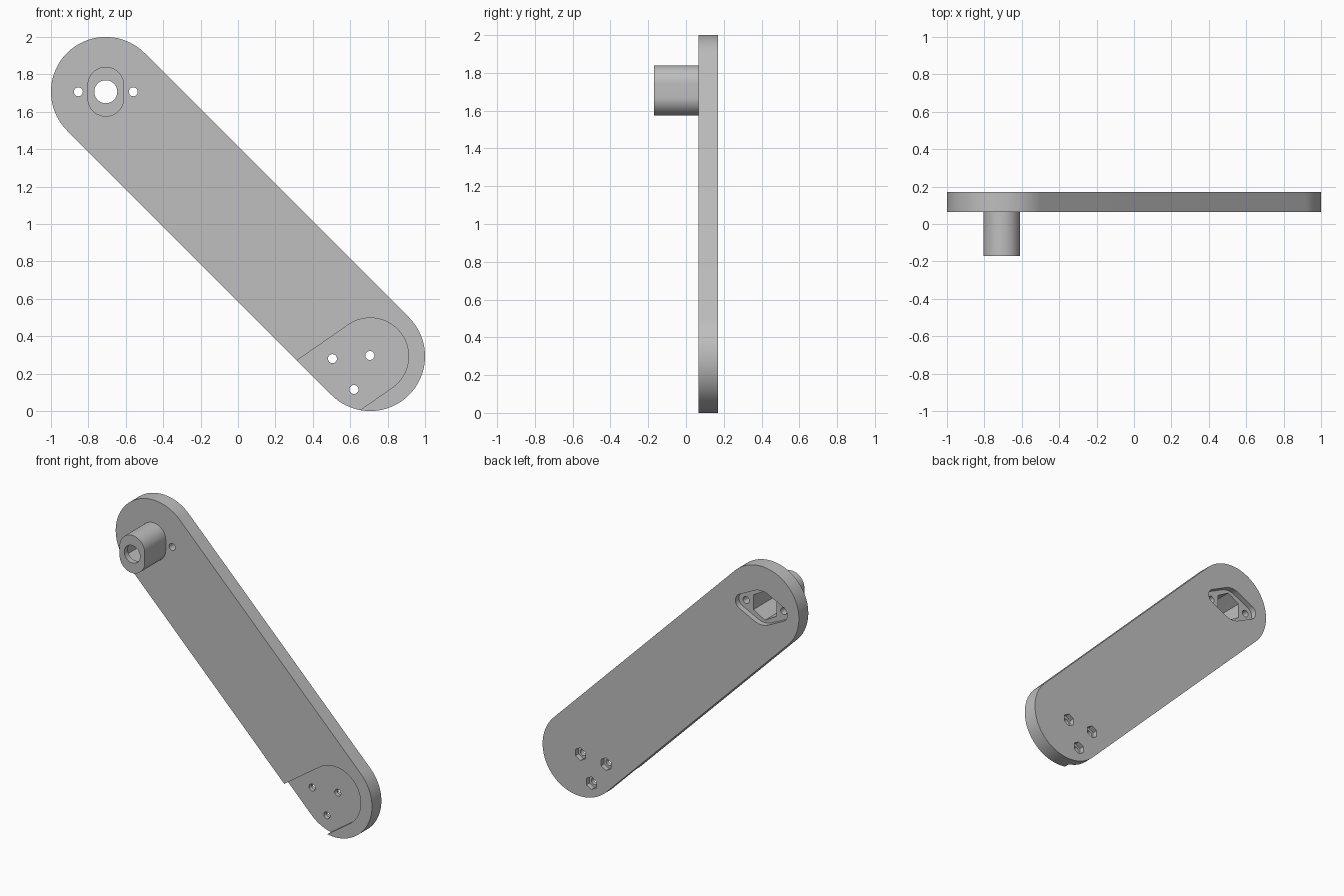
import bpy, bmesh, math
from mathutils import Vector
from mathutils.geometry import convex_hull_2d

if "Cube" in bpy.data.objects:
    bpy.data.objects.remove(bpy.data.objects["Cube"])

grey = bpy.data.materials.new("plain grey")
grey.use_nodes = True
grey.diffuse_color = (0.52, 0.52, 0.52, 1)
grey.node_tree.nodes["Principled BSDF"].inputs["Base Color"].default_value = grey.diffuse_color

BACK, FRONT, TIP = 0.17, 0.065, -0.17   # depths of plate and boss
TOP, LOW = Vector((-0.707, 1.707)), Vector((0.707, 0.293))


def ring(centre, radius, sides=64):
    """Points of a circle or polygon in the xz plane, one corner pointing up."""
    return [Vector((centre[0] + radius * math.sin(math.tau * i / sides),
                    centre[1] + radius * math.cos(math.tau * i / sides)))
            for i in range(sides)]


def hull(*rings):
    """Outline wrapped tightly around several rings."""
    pts = [p for r in rings for p in r]
    return [pts[i] for i in convex_hull_2d(pts)]


def prism(name, outline, y0, y1):
    """Extrude an xz outline from y0 to y1."""
    bm = bmesh.new()
    face = bm.faces.new([bm.verts.new((p[0], y0, p[1])) for p in outline])
    out = bmesh.ops.extrude_face_region(bm, geom=[face])["geom"]
    bmesh.ops.translate(bm, vec=(0, y1 - y0, 0),
                        verts=[v for v in out if isinstance(v, bmesh.types.BMVert)])
    bmesh.ops.recalc_face_normals(bm, faces=bm.faces)
    mesh = bpy.data.meshes.new(name)
    bm.to_mesh(mesh)
    bm.free()
    mesh.materials.append(grey)
    obj = bpy.data.objects.new(name, mesh)
    bpy.context.collection.objects.link(obj)
    return obj


def combine(body, tool, operation="DIFFERENCE"):
    """Apply a boolean and discard the tool."""
    tool.hide_render = True
    mod = body.modifiers.new("boolean", "BOOLEAN")
    mod.operation, mod.solver, mod.object = operation, "EXACT", tool
    bpy.context.view_layer.objects.active = body
    bpy.ops.object.modifier_apply(modifier=mod.name)
    bpy.data.objects.remove(tool)


# Long flat arm with round ends
arm = prism("lever_arm", hull(ring(TOP, 0.293, 96), ring(LOW, 0.293, 96)), FRONT, BACK)

# Oblong boss on the front of the upper end
rise = Vector((0, 0.035))
boss = prism("boss", hull(ring(TOP + rise, 0.098), ring(TOP - rise, 0.098)), TIP, 0.1)
combine(arm, boss, "UNION")

# Flange pocket, deep hexagonal socket and round mouth through the boss
tabs = [TOP + Vector((s * 0.147, 0)) for s in (-1, 1)]
pocket = hull(ring(TOP, 0.12), *[ring(t, 0.055) for t in tabs])
combine(arm, prism("flange_pocket", pocket, 0.13, 0.3))
combine(arm, prism("hex_socket", ring(TOP, 0.103, 6), -0.13, 0.3))
combine(arm, prism("boss_hole", ring(TOP, 0.0615), -0.3, 0.0))

# Shallow front recess, running off the lower edge
run_off = LOW + Vector((-0.82, -0.57)) * 0.8
combine(arm, prism("front_recess", hull(ring(LOW, 0.205), ring(run_off, 0.205)), -0.1, 0.105))

# Screw holes, with hexagonal nut pockets at the lower end
mounts = [Vector(p) for p in ((0.705, 0.297), (0.505, 0.28), (0.62, 0.115))]
for spot in mounts + tabs:
    combine(arm, prism("screw_hole", ring(spot, 0.024, 32), -0.05, 0.3))
for spot in mounts:
    combine(arm, prism("nut_pocket", ring(spot, 0.045, 6), 0.135, 0.3))

# Smooth round walls, sharp edges
bpy.ops.object.select_all(action="DESELECT")
arm.select_set(True)
bpy.context.view_layer.objects.active = arm
bpy.ops.object.shade_smooth_by_angle(angle=math.radians(30))
